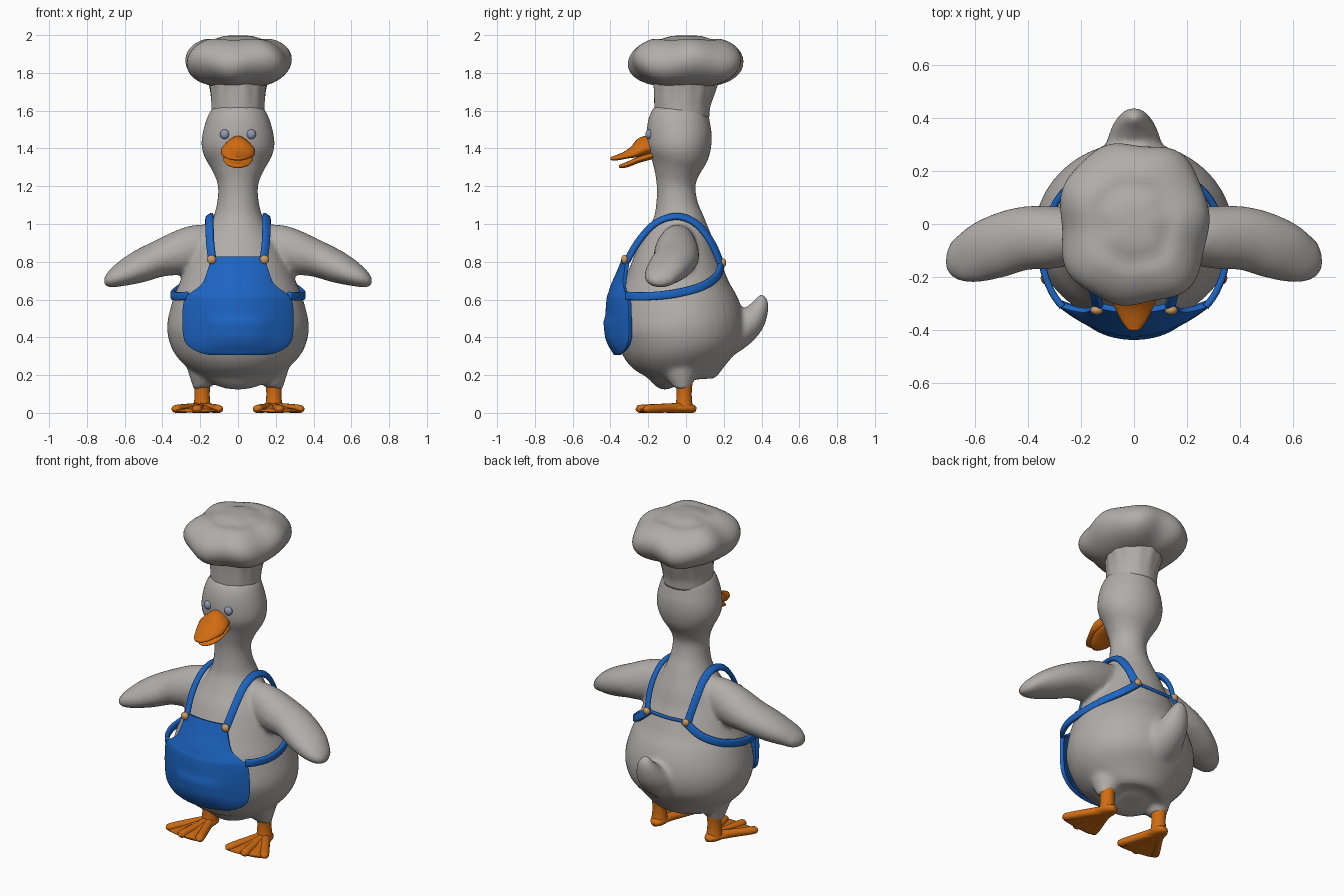
import bpy, bmesh, math
from mathutils import Vector, Matrix

cube = bpy.data.objects.get("Cube")
if cube:
    bpy.data.objects.remove(cube, do_unlink=True)


def material(name, rgb):
    m = bpy.data.materials.new(name)
    m.use_nodes = True
    m.diffuse_color = (*rgb, 1)
    m.node_tree.nodes["Principled BSDF"].inputs["Base Color"].default_value = (*rgb, 1)
    return m


FEATHER = material("warm grey", (.44, .42, .4))
BLUE = material("apron blue", (.012, .13, .55))
ORANGE = material("bill orange", (.64, .15, .006))
BRASS = material("button tan", (.6, .34, .13))
EYE = material("eye blue grey", (.28, .32, .46))


def finish(bm, name, mat):
    bmesh.ops.recalc_face_normals(bm, faces=bm.faces)
    me = bpy.data.meshes.new(name)
    bm.to_mesh(me)
    bm.free()
    me.materials.append(mat)
    for p in me.polygons:
        p.use_smooth = True
    ob = bpy.data.objects.new(name, me)
    bpy.context.collection.objects.link(ob)
    return ob


def spline(rows, steps):
    """Smooth curve through rows of numbers."""
    r = [Vector(row) for row in rows]
    r = [r[0]] + r + [r[-1]]
    out = []
    for i in range(1, len(r) - 2):
        p, a, b, q = r[i - 1:i + 3]
        for k in range(steps):
            t = k / steps
            out.append(a + ((b - p) * t + (2 * p - 5 * a + 4 * b - q) * t ** 2
                            + (3 * a - 3 * b + q - p) * t ** 3) / 2)
    return out + [r[-1]]


def loft(bm, rows, up, n=24, steps=4, sign=1, power=1):
    """Closed skin of ovals along rows of x, y, z, half width, half height."""
    pts = spline(rows, steps)
    pos = [Vector((p[0] * sign, p[1], p[2])) for p in pts]
    rings = []
    for i, c in enumerate(pos):
        t = pos[min(i + 1, len(pos) - 1)] - pos[max(i - 1, 0)]
        u = up(c) if callable(up) else Vector(up)
        side = t.cross(u).normalized()
        nrm = side.cross(t).normalized()
        ring = []
        for k in range(n):
            a = math.tau * k / n
            cs, sn = (math.copysign(abs(f) ** power, f) for f in (math.cos(a), math.sin(a)))
            ring.append(bm.verts.new(c + side * pts[i][3] * cs + nrm * pts[i][4] * sn))
        rings.append(ring)
    for r0, r1 in zip(rings, rings[1:]):
        for k in range(n):
            j = (k + 1) % n
            bm.faces.new((r0[k], r0[j], r1[j], r1[k]))
    bm.faces.new(rings[0])
    bm.faces.new(rings[-1])


def ball(name, mat, loc, size):
    bm = bmesh.new()
    bmesh.ops.create_uvsphere(bm, u_segments=20, v_segments=12, radius=1,
                              matrix=Matrix.Translation(loc) @ Matrix.Diagonal((*size, 1)))
    return finish(bm, name, mat)


# Body with neck and head: height, front, back, half width
torso = [(.15, -.1, .05, .08), (.17, -.18, .12, .17), (.22, -.25, .19, .245), (.32, -.34, .27, .34),
         (.45, -.38, .31, .376), (.6, -.365, .27, .345), (.7, -.325, .225, .305), (.82, -.275, .18, .255),
         (.92, -.225, .145, .2), (1.02, -.18, .1, .14), (1.1, -.16, .065, .113), (1.2, -.155, .05, .106),
         (1.28, -.17, .075, .135), (1.36, -.195, .12, .18), (1.43, -.208, .136, .194),
         (1.52, -.205, .133, .178), (1.6, -.17, .12, .145), (1.65, -.12, .08, .09)]
bm = bmesh.new()
loft(bm, [(0, (f + b) / 2, z, w, (b - f) / 2) for z, f, b, w in torso], (0, 1, 0), 40)

# Wings, thighs and tail melt into the body
wing = [(.08, -.03, .92, .07, .08), (.2, -.045, .885, .1, .115), (.3, -.05, .85, .118, .118),
        (.42, -.055, .815, .12, .097), (.53, -.09, .77, .118, .084), (.62, -.125, .73, .1, .062),
        (.68, -.135, .7, .072, .04), (.708, -.135, .69, .03, .018)]
thigh = [(.16, -.03, .32, .13, .13), (.18, -.025, .21, .088, .088), (.19, -.02, .15, .056, .056),
         (.19, -.02, .13, .046, .046)]
for s in (-1, 1):
    loft(bm, wing, (0, 0, 1), sign=s)
    loft(bm, thigh, (0, 1, 0), sign=s)
loft(bm, [(0, .17, .4, .15, .13), (0, .27, .435, .115, .1), (0, .345, .49, .09, .078),
          (0, .39, .56, .06, .05), (0, .4, .605, .035, .03), (0, .4, .627, .012, .01)], (0, -1, 1))
body = finish(bm, "body", FEATHER)
mod = body.modifiers.new("merge", 'REMESH')
mod.mode, mod.voxel_size, mod.use_smooth_shade = 'VOXEL', .013, True
mod = body.modifiers.new("soften", 'SMOOTH')
mod.factor, mod.iterations = .5, 7

# Hat band with soft pleats
bm = bmesh.new()
loft(bm, [(0, -.022, 1.57, .142, .145), (0, -.02, 1.64, .142, .15), (0, -.01, 1.72, .15, .165),
          (0, 0, 1.8, .17, .18)], (0, 1, 0), 72)
for v in bm.verts:
    fold = 1 + .025 * math.sin(13 * math.atan2(v.co.y, v.co.x)) * max(0, (v.co.z - 1.57) * 4)
    v.co.x *= fold
    v.co.y *= fold
finish(bm, "hat_band", FEATHER)

# Puffy hat crown
bm = bmesh.new()
bmesh.ops.create_uvsphere(bm, u_segments=72, v_segments=36, radius=1)
for v in bm.verts:
    x, y, z = v.co
    flat, a = math.hypot(x, y), math.atan2(y, x)
    r = flat ** .75 * (1 - .035 * math.cos(4 * a) + .025 * math.sin(7 * a + 1))
    lump = flat ** 2 * math.sin(5 * a + .7) * .014
    dip = .012 * math.exp(-((flat - .35) / .12) ** 2) if z > 0 else 0
    v.co = (r * .288 * math.cos(a), r * .312 * math.sin(a), 1.86 + .138 * z + lump - dip)
finish(bm, "hat_crown", FEATHER)

# Bill
bm = bmesh.new()
loft(bm, [(0, -.17, 1.425, .07, .045), (0, -.225, 1.412, .088, .05), (0, -.27, 1.385, .088, .034),
          (0, -.32, 1.365, .07, .02), (0, -.37, 1.35, .045, .014), (0, -.4, 1.346, .02, .008)], (0, 0, 1))
for v in bm.verts:
    v.co.z -= 1.8 * v.co.x ** 2
    if v.co.z > 1.4:
        v.co.x *= 1 - (v.co.z - 1.4) * 5
finish(bm, "upper_bill", ORANGE)
bm = bmesh.new()
loft(bm, [(0, -.17, 1.365, .07, .02), (0, -.25, 1.34, .078, .016), (0, -.31, 1.315, .058, .014),
          (0, -.345, 1.306, .03, .01), (0, -.355, 1.304, .01, .004)], (0, 0, 1))
finish(bm, "lower_bill", ORANGE)


def bib_half_width(z):
    return next((a[1] + (b[1] - a[1]) * (z - a[0]) / (b[0] - a[0])
                 for a, b in zip(edge, edge[1:]) if a[0] >= z >= b[0]), edge[-1][1])


# Apron bib: height, half width, centre depth, edge depth
edge = [(.825, .14, -.325, -.305), (.76, .155, -.35, -.315), (.68, .185, -.385, -.325), (.635, .24, -.4, -.315),
        (.6, .278, -.41, -.3), (.5, .288, -.415, -.295), (.4, .282, -.405, -.295), (.355, .255, -.395, -.305),
        (.325, .2, -.38, -.325), (.312, .13, -.37, -.345)]
bm = bmesh.new()
cols, grid = 32, []
for z, w, mid, out in spline(edge, 5):
    row = []
    for i in range(cols + 1):
        u = 2 * i / cols - 1
        x = u * w
        # Pocket swelling, with a lip along its top
        pouch = max(0, 1 - (x / .17) ** 4) * max(0, min(1, (.51 - z) / .025)) * max(0, min(1, (z - .34) / .06))
        row.append(bm.verts.new((x, mid + (out - mid) * u * u - .012 * pouch, z)))
    grid.append(row)
for r0, r1 in zip(grid, grid[1:]):
    for i in range(cols):
        bm.faces.new((r0[i], r0[i + 1], r1[i + 1], r1[i]))
apron = finish(bm, "apron", BLUE)
mod = apron.modifiers.new("cloth", 'SOLIDIFY')
mod.thickness, mod.offset = .022, 0
mod = apron.modifiers.new("hem", 'BEVEL')
mod.width, mod.segments = .006, 2


def outward(c):
    return Vector((c.x, c.y + .03, max(0, c.z - .85) * 1.2))


# Straps looping round each wing, buttons, eyes, legs and webbed feet
shoulder = [(.135, -.315, .8), (.148, -.25, .91), (.15, -.16, 1.005), (.15, -.05, 1.04), (.155, .05, 1.005),
            (.155, .13, .91), (.14, .185, .79)]
waist = [(.12, .19, .8), (.21, .165, .725), (.292, .085, .67), (.338, -.04, .635), (.343, -.16, .62),
         (.31, -.255, .617), (.27, -.312, .62)]
web = [(0, .062, .02, .018, .014), (0, .03, .026, .042, .026), (0, -.05, .026, .062, .024),
       (0, -.14, .02, .095, .015), (0, -.21, .016, .118, .012), (0, -.235, .015, .108, .008)]
for s, side in ((1, "left"), (-1, "right")):
    for label, path in (("shoulder", shoulder), ("waist", waist)):
        bm = bmesh.new()
        loft(bm, [(*p, .022, .013) for p in path], outward, 16, 8, s, .6)
        finish(bm, f"{side}_{label}_strap", BLUE)
    ball(f"{side}_front_button", BRASS, (s * .14, -.325, .812), (.024, .018, .024))
    ball(f"{side}_back_button", BRASS, (s * .135, .197, .795), (.022, .016, .022))
    ball(f"{side}_eye", EYE, (s * .07, -.195, 1.475), (.025, .02, .026))

    bm = bmesh.new()
    loft(bm, [(0, 0, .02, .05, .05), (0, 0, .07, .042, .042), (0, 0, .12, .041, .041),
              (0, 0, .18, .047, .047)], (0, 1, 0))
    loft(bm, web, (0, 0, 1), 32)
    for spread in (-1, 0, 1):
        tip = -.25 if spread == 0 else -.225
        loft(bm, [(0, .01, .03, .03, .028), (spread * .06, -.1, .028, .025, .024),
                  (spread * .11, tip + .02, .024, .026, .022), (spread * .118, tip, .022, .016, .013),
                  (spread * .12, tip - .008, .022, .005, .004)], (0, 0, 1), 16)
    for v in bm.verts:
        v.co.z = max(v.co.z, .003) - .003
    bmesh.ops.rotate(bm, verts=bm.verts, matrix=Matrix.Rotation(s * .12, 3, 'Z'))
    bmesh.ops.translate(bm, verts=bm.verts, vec=(s * .19, -.01, 0))
    finish(bm, f"{side}_foot", ORANGE)

# Thin strap joining the back buttons
bm = bmesh.new()
loft(bm, [(-.14, .185, .795, .01, .007), (0, .193, .79, .01, .007), (.14, .185, .795, .01, .007)],
     (0, 1, 0), 12)
finish(bm, "back_strap", BLUE)
